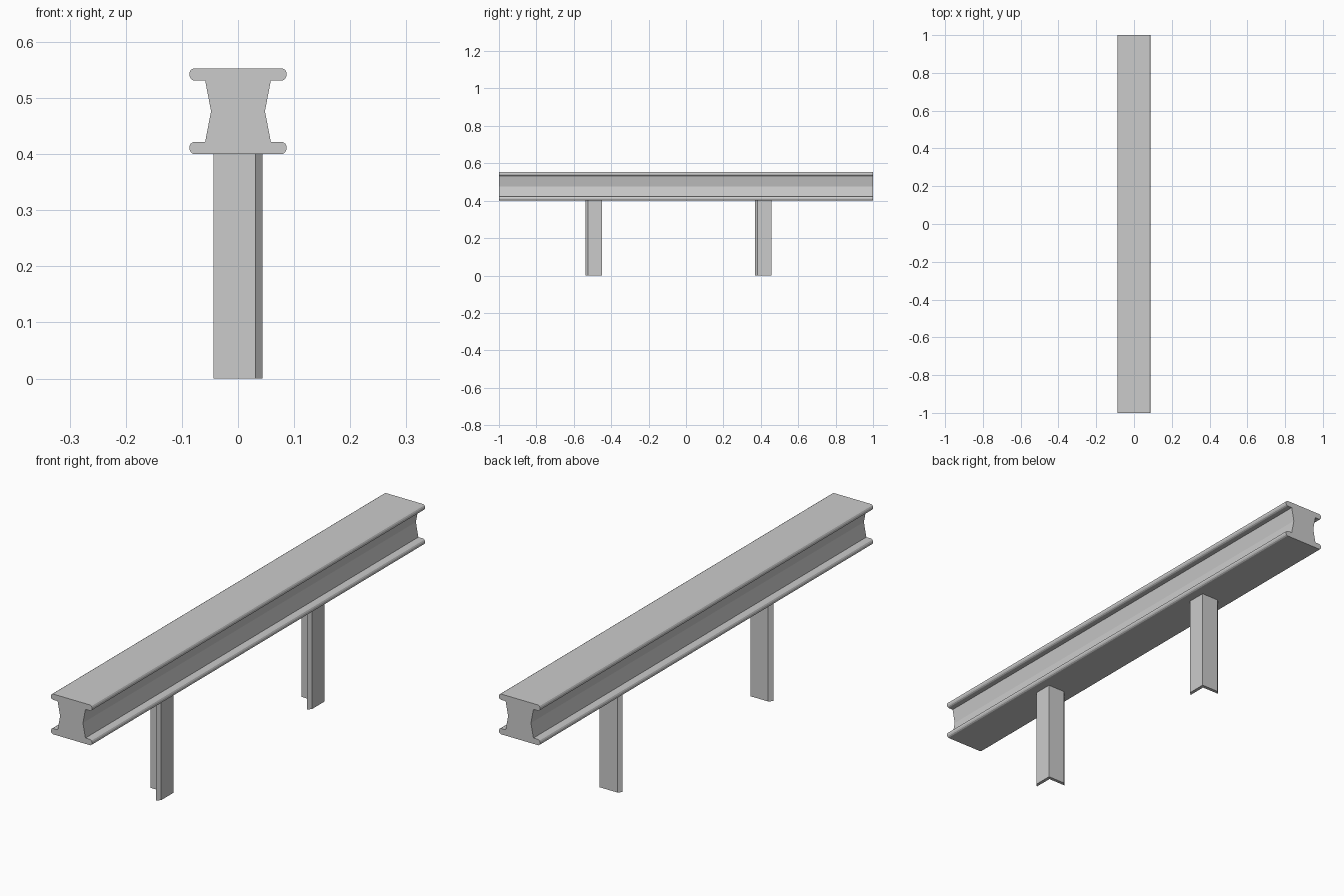
import bpy
import bmesh

cube = bpy.data.objects.get("Cube")
if cube:
    bpy.data.objects.remove(cube, do_unlink=True)

# One galvanised steel colour for everything
steel = bpy.data.materials.new("galvanised_steel")
steel.use_nodes = True
GREY = (0.6, 0.6, 0.6, 1)
steel.diffuse_color = GREY
steel.node_tree.nodes["Principled BSDF"].inputs["Base Color"].default_value = GREY


def extrude_profile(name, points, direction):
    """Extrude a closed outline of 3D points into a solid bar."""
    bm = bmesh.new()
    face = bm.faces.new([bm.verts.new(p) for p in points])
    out = bmesh.ops.extrude_face_region(bm, geom=[face])
    moved = [v for v in out["geom"] if isinstance(v, bmesh.types.BMVert)]
    bmesh.ops.translate(bm, verts=moved, vec=direction)
    if face.is_valid and len(face.edges[0].link_faces) < 2:
        bm.faces.new(face.verts)
    bmesh.ops.recalc_face_normals(bm, faces=bm.faces)
    mesh = bpy.data.meshes.new(name)
    bm.to_mesh(mesh)
    bm.free()
    mesh.materials.append(steel)
    obj = bpy.data.objects.new(name, mesh)
    bpy.context.collection.objects.link(obj)
    return obj


# Rail: flanged section with a waisted web and rounded flange tips
BOTTOM, TOP, TIP = 0.4, 0.553, 0.0865
half = [
    (0.079, BOTTOM), (0.084, BOTTOM + 0.003), (TIP, BOTTOM + 0.008),
    (TIP, BOTTOM + 0.014), (0.084, BOTTOM + 0.019), (0.079, BOTTOM + 0.022),
    (0.0585, BOTTOM + 0.022), (0.048, (BOTTOM + TOP) / 2),
]
half += [(x, BOTTOM + TOP - z) for x, z in reversed(half[:-1])]
outline = half + [(-x, z) for x, z in reversed(half)]
extrude_profile("rail_beam", [(x, -1, z) for x, z in outline], (0, 2, 0))

# Posts: angle section, corner at +x +y, outer toes chamfered
R, T = 0.0435, 0.013
angle = [
    (R, R), (R, T - R), (R - T, -R), (R - T, R - T), (-R, R - T), (T - R, R),
]
for name, y in (("front_post", -0.493), ("back_post", 0.413)):
    extrude_profile(name, [(px, y + py, 0) for px, py in angle], (0, 0, BOTTOM))
